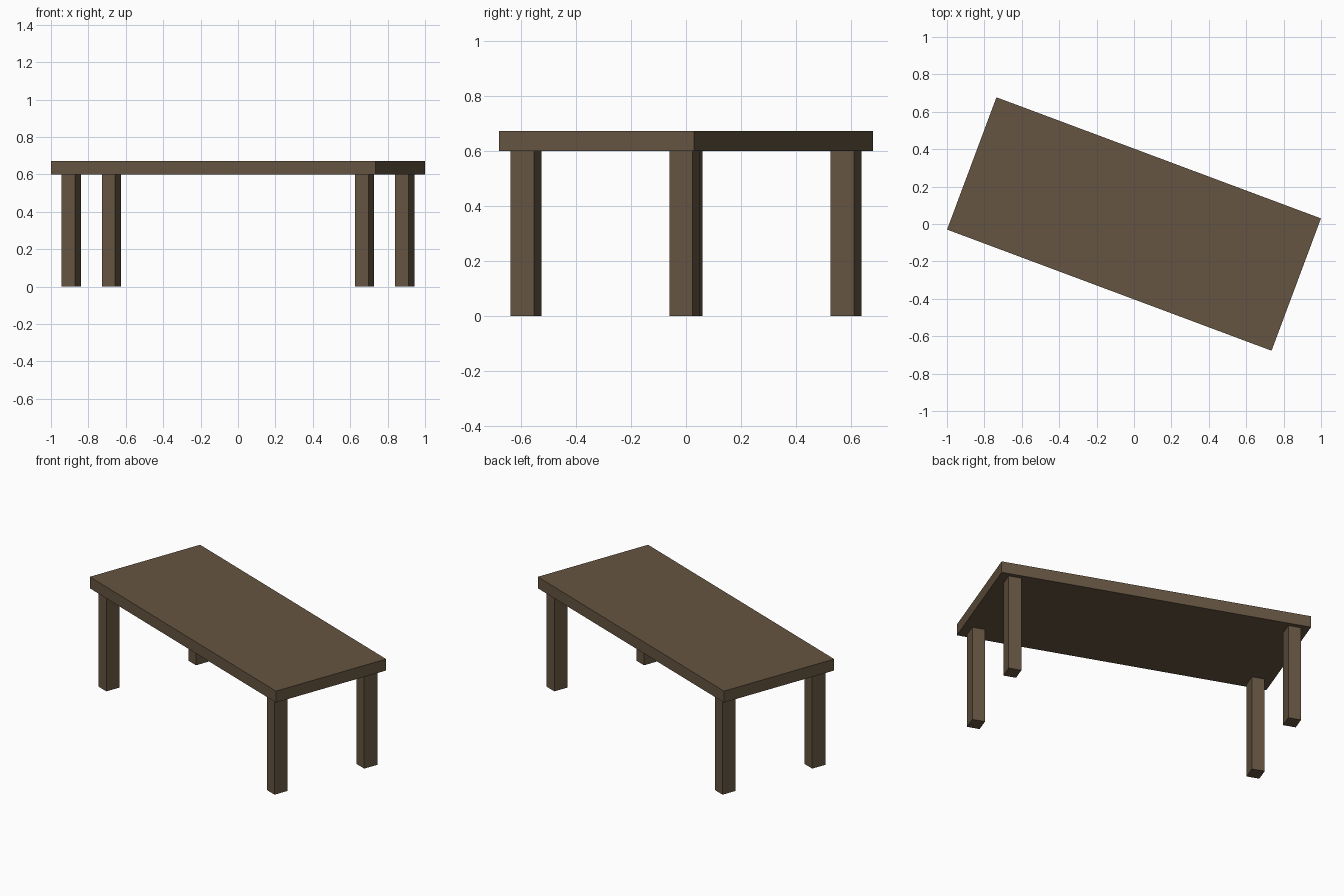
import bpy
from math import radians
from mathutils import Matrix, Vector

if "Cube" in bpy.data.objects:
    bpy.data.objects.remove(bpy.data.objects["Cube"])

ANGLE = radians(-20.47)          # whole table is turned about z
TOP = (1.852, 0.755, 0.071)      # table top size
LEG = (0.076, 0.090, 0.60)       # leg size
LEG_X, LEG_Y = 0.837, 0.307      # leg centres in the table's own axes

wood = bpy.data.materials.new("dark_brown_wood")
wood.diffuse_color = (0.13, 0.09, 0.054, 1)
wood.use_nodes = True
wood.node_tree.nodes["Principled BSDF"].inputs["Base Color"].default_value = wood.diffuse_color


def box(name, size, centre):
    """Box in table axes, turned with the table."""
    bpy.ops.mesh.primitive_cube_add(size=1)
    ob = bpy.context.object
    ob.name = name
    turn = Matrix.Rotation(ANGLE, 4, 'Z')
    ob.data.transform(turn @ Matrix.Translation(Vector(centre)) @ Matrix.Diagonal((*size, 1)))
    ob.data.materials.append(wood)
    return ob


# Flat slab top
box("table_top", TOP, (0, 0, LEG[2] + TOP[2] / 2))

# Four legs, inset from the corners
for side, sx in (("left", -1), ("right", 1)):
    for end, sy in (("front", -1), ("back", 1)):
        box(f"{end}_{side}_leg", LEG, (sx * LEG_X, sy * LEG_Y, LEG[2] / 2))
